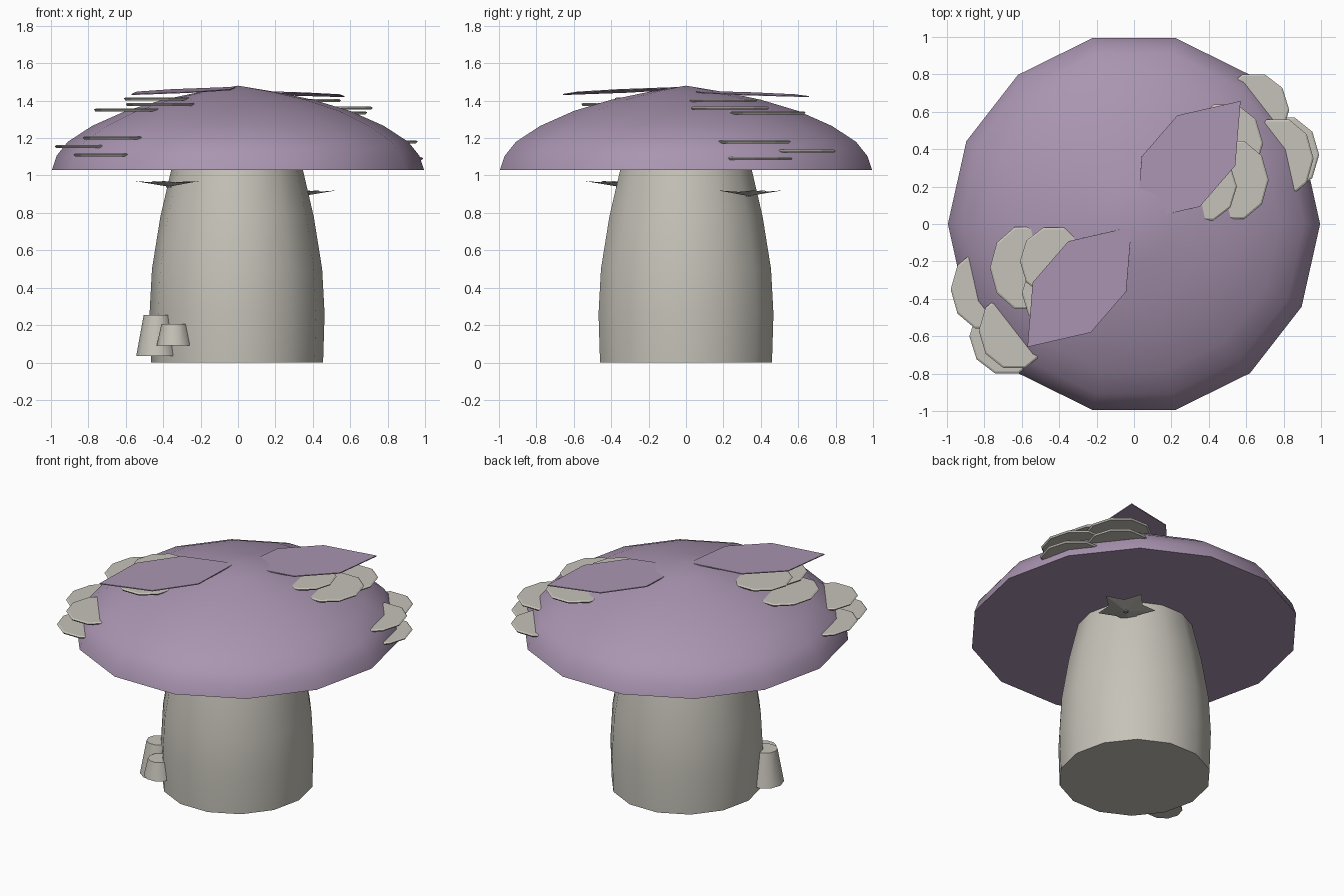
import bpy, bmesh, math
from mathutils import Vector

if "Cube" in bpy.data.objects:
    bpy.data.objects.remove(bpy.data.objects["Cube"])


def material(name, rgb):
    m = bpy.data.materials.new(name)
    m.diffuse_color = (*rgb, 1)
    m.use_nodes = True
    m.node_tree.nodes["Principled BSDF"].inputs["Base Color"].default_value = m.diffuse_color
    return m


PURPLE = material("dusty purple", (0.40, 0.30, 0.44))
CREAM = material("grey cream", (0.56, 0.54, 0.48))


def finish(name, bm, mat, smooth=None):
    bmesh.ops.recalc_face_normals(bm, faces=bm.faces)
    me = bpy.data.meshes.new(name)
    bm.to_mesh(me)
    bm.free()
    ob = bpy.data.objects.new(name, me)
    bpy.context.collection.objects.link(ob)
    me.materials.append(mat)
    if smooth:
        bpy.ops.object.select_all(action='DESELECT')
        ob.select_set(True)
        bpy.context.view_layer.objects.active = ob
        bpy.ops.object.shade_smooth_by_angle(angle=math.radians(smooth))
    return ob


def lathe(name, profile, mat, centre=(0, 0), sides=14, sy=1.0, smooth=40):
    """Closed stack of rings from (radius, height) pairs; radius 0 makes a tip."""
    bm = bmesh.new()
    rings = []
    for r, z in profile:
        if r == 0:
            rings.append([bm.verts.new((centre[0], centre[1], z))] * sides)
        else:
            rings.append([bm.verts.new((centre[0] + r * math.cos(math.tau * i / sides),
                                        centre[1] + r * sy * math.sin(math.tau * i / sides), z))
                          for i in range(sides)])
    for a, b in zip(rings, rings[1:]):
        for i in range(sides):
            j = (i + 1) % sides
            quad = list(dict.fromkeys((a[i], a[j], b[j], b[i])))
            bm.faces.new(quad)
    for ring in (rings[0], rings[-1]):
        if ring[0] is not ring[1]:
            bm.faces.new(ring)
    return finish(name, bm, mat, smooth)


# Cap and stem
lathe("cap", [(0.995, 1.03), (0.97, 1.105), (0.91, 1.18), (0.78, 1.265), (0.60, 1.345),
              (0.40, 1.405), (0.20, 1.447), (0, 1.48)], PURPLE, sy=1.025)
lathe("stem", [(0.46, 0), (0.468, 0.26), (0.455, 0.5), (0.41, 0.78), (0.352, 1.03)],
      CREAM, centre=(-0.005, 0), sy=1.025)

# Shelf plates growing out of the cap: x, y, z, half width, half depth
shelves = [
    (-0.58, -0.235, 1.35, 0.19, 0.23), (-0.43, -0.20, 1.41, 0.18, 0.19),
    (-0.41, -0.37, 1.38, 0.19, 0.20), (-0.79, -0.35, 1.155, 0.19, 0.22),
    (-0.64, -0.57, 1.20, 0.19, 0.21), (-0.68, -0.60, 1.11, 0.20, 0.21),
    (0.37, 0.20, 1.40, 0.18, 0.19), (0.53, 0.235, 1.36, 0.19, 0.22),
    (0.49, 0.43, 1.335, 0.20, 0.22), (0.64, 0.61, 1.13, 0.19, 0.20),
    (0.77, 0.35, 1.18, 0.19, 0.22), (0.80, 0.37, 1.09, 0.19, 0.21),
]
for x, y, z, rx, ry in shelves:
    lathe("shelf_plate", [(rx * 0.96, z - 0.008), (rx, z + 0.002), (rx * 0.95, z + 0.008)],
          CREAM, (x, y), sides=10, sy=ry / rx, smooth=None)

# Two flat leaves lying across the cap, pointing opposite ways
outline = [(0.02, 0), (0.30, -0.205), (0.59, -0.205), (0.87, 0), (0.59, 0.205), (0.30, 0.205)]
along = Vector((0.655, 0.756))
across = Vector((-0.756, 0.655))
for side, z0, slope in ((1, 1.452, 0.035), (-1, 1.472, 0.045)):
    bm = bmesh.new()
    verts = []
    for t, w in outline:
        p = (along * t + across * w) * side
        verts.append(bm.verts.new((p.x, p.y, z0 - slope * t)))
    bm.faces.new(verts)
    leaf = finish("cap_leaf", bm, PURPLE)
    mod = leaf.modifiers.new("thickness", 'SOLIDIFY')
    mod.thickness = 0.006
    mod.offset = 0

# Shallow star growths on the stem, each with a small stub below
for x, y, z, side in ((0.345, 0.335, 0.90, 1), (-0.37, -0.36, 0.95, -1)):
    bm = bmesh.new()
    heading = math.atan2(side, side) + math.pi / 5
    rim = []
    for i in range(10):
        r, a = (0.185, heading + i * math.pi / 5) if i % 2 == 0 else (0.11, heading + i * math.pi / 5)
        rim.append((x + r * math.cos(a), y + r * math.sin(a), z + 0.11 * r))
    top = [bm.verts.new(p) for p in rim]
    mid_top = bm.verts.new((x, y, z))
    mid_low = bm.verts.new((x, y, z - 0.01))
    for i in range(10):
        j = (i + 1) % 10
        bm.faces.new((top[i], top[j], mid_top))
        bm.faces.new((top[j], top[i], mid_low))
    finish("stem_star", bm, CREAM)
    lathe("star_stub", [(0.015, z - 0.015), (0.015, z)], PURPLE, (x, y), sides=6, smooth=None)

# Two tapered knobs at the foot of the stem
lathe("large_knob", [(0.112, 0.035), (0.072, 0.255)], CREAM, (-0.432, -0.23), sides=10)
lathe("small_knob", [(0.095, 0.09), (0.07, 0.205)], CREAM, (-0.34, -0.35), sides=10)
